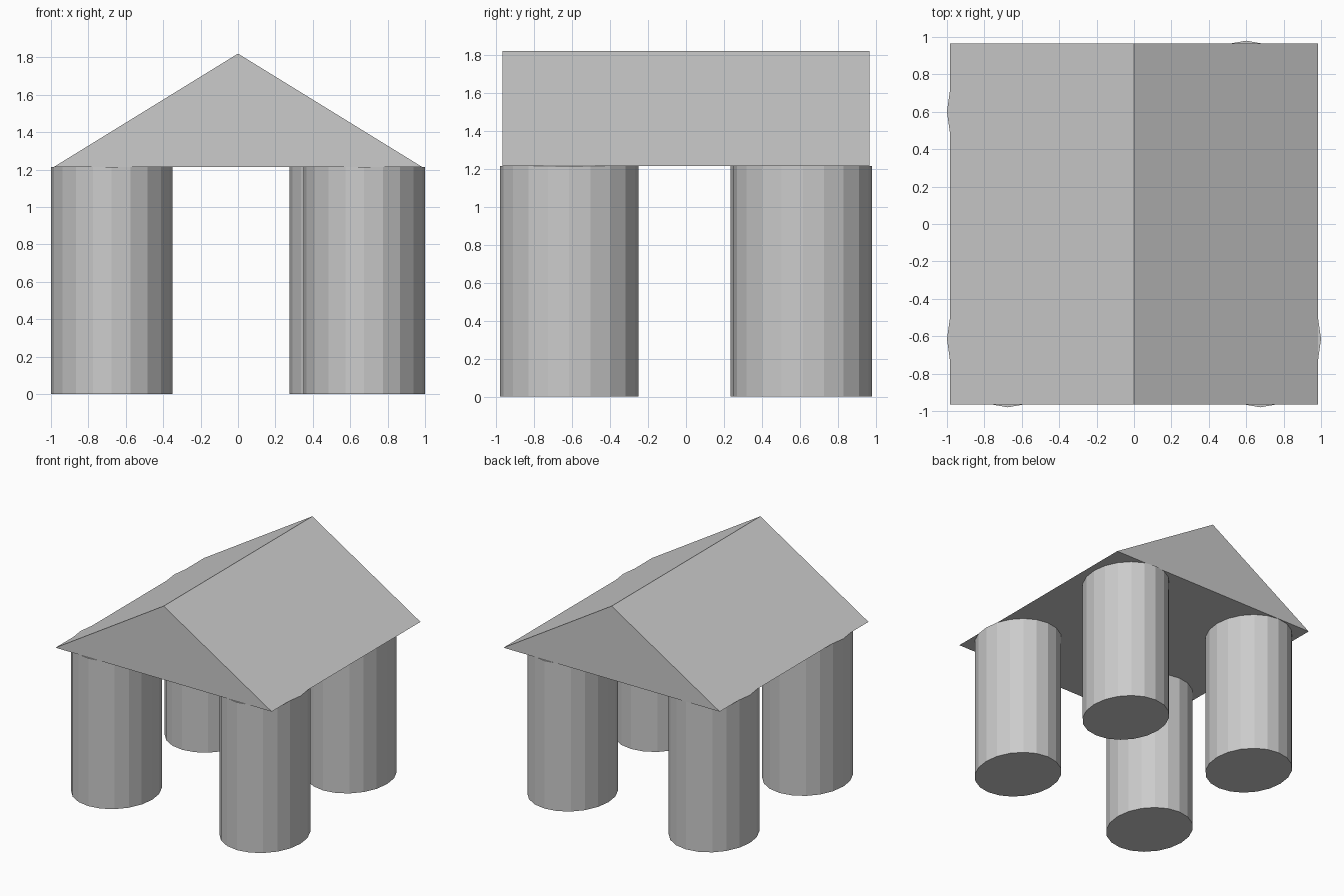
import bpy

if "Cube" in bpy.data.objects:
    bpy.data.objects.remove(bpy.data.objects["Cube"])

RX, RY, H = 0.325, 0.365, 1.215      # column half-widths and height
HX, HY, APEX = 0.983, 0.966, 1.82    # roof half-widths and ridge height


def column(name, x, y):
    bpy.ops.mesh.primitive_cylinder_add(vertices=20, radius=1, depth=H,
                                        location=(x, y, H / 2))
    ob = bpy.context.object
    ob.name = name
    ob.scale = (RX, RY, 1)
    bpy.ops.object.transform_apply(location=False, rotation=False, scale=True)


# Four oval columns; the back pair sits slightly off the front grid
for name, x, y in (("front_left_column", -0.675, -0.615),
                   ("front_right_column", 0.675, -0.615),
                   ("back_left_column", -0.675, 0.6),
                   ("back_right_column", 0.6, 0.615)):
    column(name, x, y)

# Gabled roof: triangle profile extruded front to back
profile = [(-HX, H), (HX, H), (0, APEX)]
verts = [(x, y, z) for y in (-HY, HY) for x, z in profile]
faces = [(0, 1, 2), (5, 4, 3), (0, 3, 4, 1), (1, 4, 5, 2), (2, 5, 3, 0)]
mesh = bpy.data.meshes.new("roof")
mesh.from_pydata(verts, [], faces)
mesh.update()
bpy.context.collection.objects.link(bpy.data.objects.new("roof", mesh))
